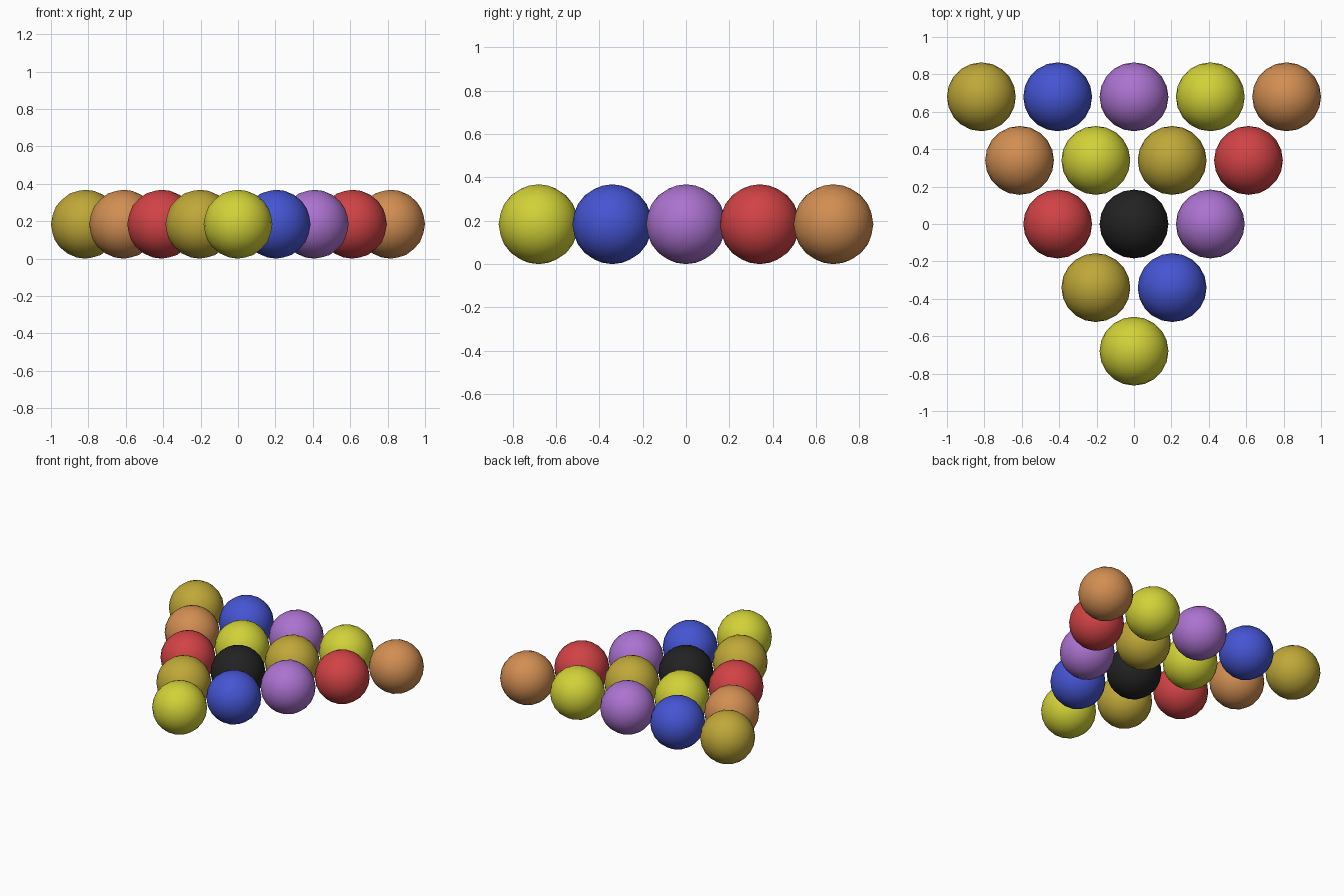
import bpy

cube = bpy.data.objects.get("Cube")
if cube:
    bpy.data.objects.remove(cube, do_unlink=True)

RADIUS = 0.184       # ball size
SPACING = 0.408      # gap between ball centres in a row
ROW_STEP = 0.34      # gap between rows

COLOURS = {
    "gold": (0.52, 0.39, 0.04),
    "blue": (0.06, 0.09, 0.65),
    "purple": (0.41, 0.17, 0.63),
    "yellow": (0.64, 0.64, 0.04),
    "orange": (0.64, 0.27, 0.085),
    "red": (0.64, 0.055, 0.06),
    "black": (0.016, 0.016, 0.016),
}

# Rows of the triangle, front tip to back, each from right to left
ROWS = [
    ["yellow"],
    ["gold", "blue"],
    ["red", "black", "purple"],
    ["orange", "yellow", "gold", "red"],
    ["gold", "blue", "purple", "yellow", "orange"],
]


def make_material(name, rgb):
    mat = bpy.data.materials.new(name)
    mat.use_nodes = True
    mat.diffuse_color = (*rgb, 1)
    shader = next(n for n in mat.node_tree.nodes if n.type == 'BSDF_PRINCIPLED')
    shader.inputs["Base Color"].default_value = (*rgb, 1)
    return mat


def make_ball(name, x, y, mat):
    bpy.ops.mesh.primitive_ico_sphere_add(
        subdivisions=3, radius=RADIUS, location=(x, y, RADIUS))
    ball = bpy.context.object
    ball.name = name
    ball.data.materials.append(mat)
    bpy.ops.object.shade_smooth()


materials = {name: make_material(name, rgb) for name, rgb in COLOURS.items()}

# Triangular rack of balls
for row, colours in enumerate(ROWS):
    y = (row - (len(ROWS) - 1) / 2) * ROW_STEP
    for i, colour in enumerate(colours):
        x = (i - (len(colours) - 1) / 2) * SPACING
        make_ball(f"{colour}_ball_row_{row + 1}", x, y, materials[colour])
